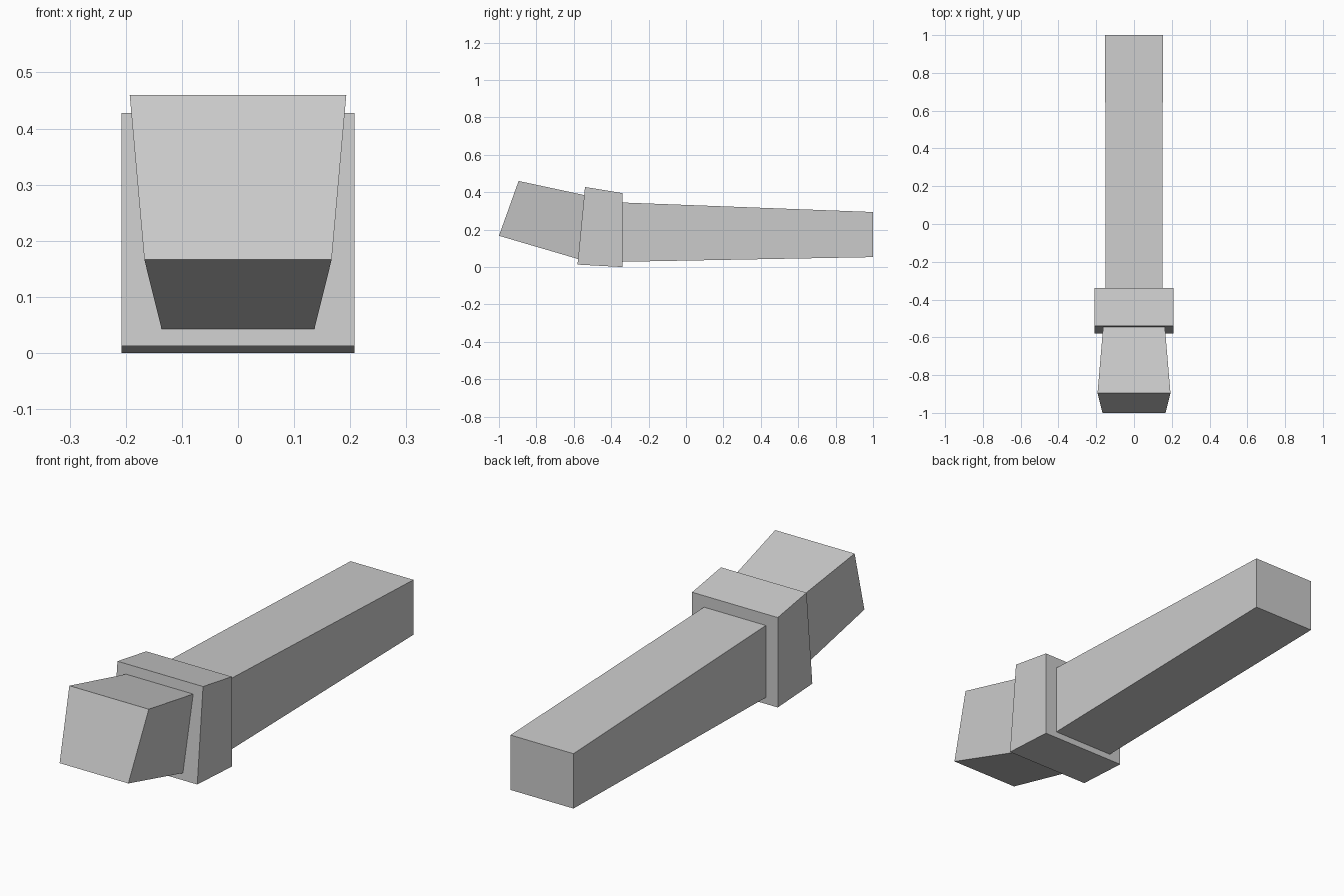
import bpy
import bmesh

default_cube = bpy.data.objects.get("Cube")
if default_cube:
    bpy.data.objects.remove(default_cube, do_unlink=True)

# Single grey material
grey = bpy.data.materials.new("light grey")
grey.use_nodes = True
colour = (0.6, 0.6, 0.6, 1)
grey.diffuse_color = colour
grey.node_tree.nodes["Principled BSDF"].inputs["Base Color"].default_value = colour


def tapered_block(name, front, back):
    """Box between two end sections; each is a (half_width, y, z) bottom and top edge."""
    bm = bmesh.new()
    rings = []
    for bottom, top in (front, back):
        (wb, yb, zb), (wt, yt, zt) = bottom, top
        corners = ((-wb, yb, zb), (wb, yb, zb), (wt, yt, zt), (-wt, yt, zt))
        rings.append([bm.verts.new(c) for c in corners])
    near, far = rings
    bm.faces.new(near)
    bm.faces.new(far[::-1])
    for i in range(4):
        j = (i + 1) % 4
        bm.faces.new((near[i], far[i], far[j], near[j]))
    bmesh.ops.recalc_face_normals(bm, faces=bm.faces)
    mesh = bpy.data.meshes.new(name)
    bm.to_mesh(mesh)
    bm.free()
    mesh.materials.append(grey)
    obj = bpy.data.objects.new(name, mesh)
    bpy.context.collection.objects.link(obj)
    return obj


# Long bar tapering towards the back
tapered_block("long_bar",
              ((0.15, -0.345, 0.028), (0.15, -0.345, 0.345)),
              ((0.153, 1.0, 0.053), (0.153, 1.0, 0.294)))

# Wider collar with a leaning front face
tapered_block("collar",
              ((0.208, -0.58, 0.013), (0.208, -0.54, 0.428)),
              ((0.208, -0.34, 0.0), (0.208, -0.34, 0.395)))

# Flared block tilted upwards at the front
tapered_block("end_block",
              ((0.167, -1.0, 0.167), (0.193, -0.895, 0.46)),
              ((0.136, -0.574, 0.042), (0.163, -0.541, 0.384)))
